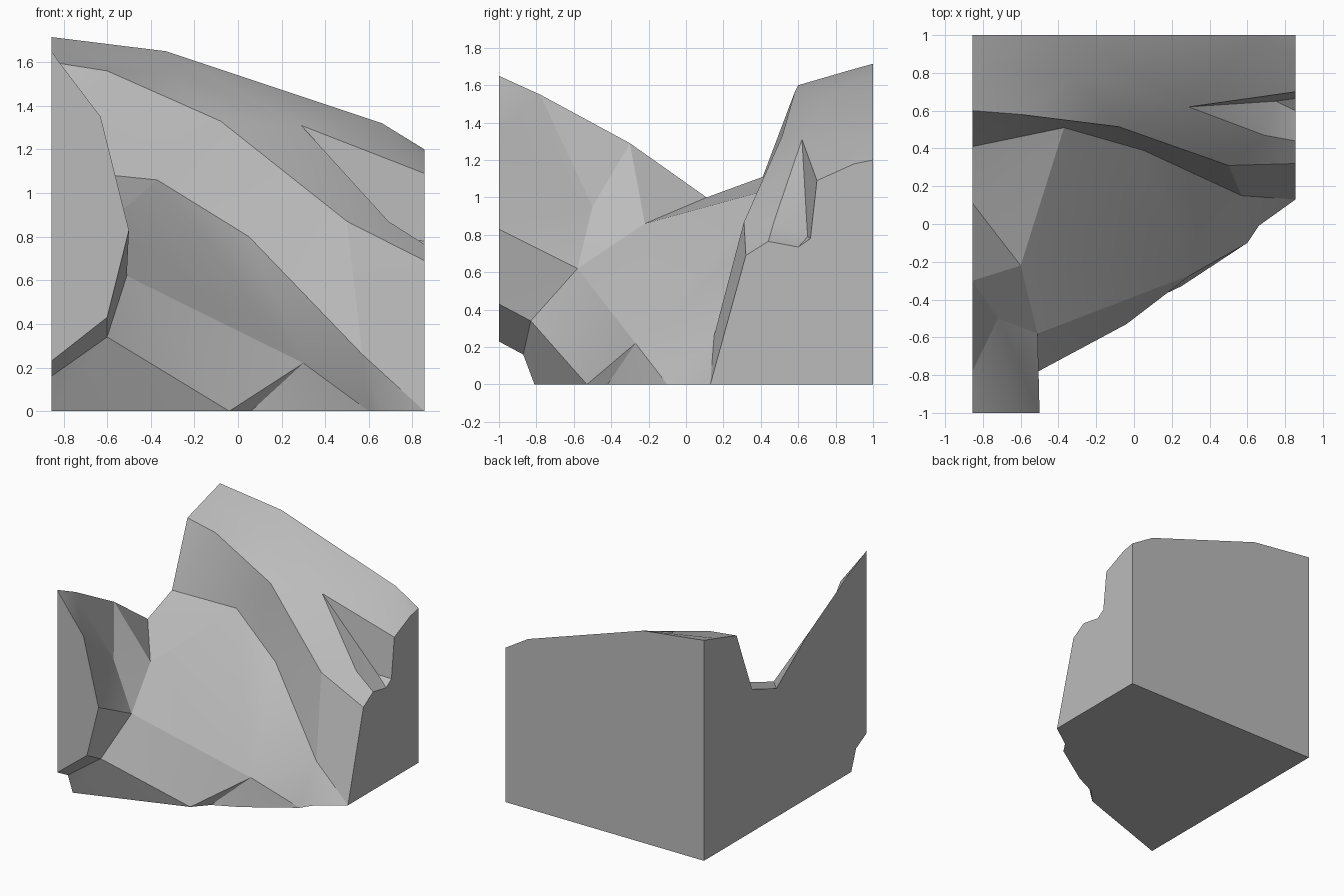
import bpy
import bmesh
from mathutils import Vector
from math import radians

HALF_WIDTH, FRONT, BACK = 0.855, -1, 1

cube = bpy.data.objects.get("Cube")
if cube:
    bpy.data.objects.remove(cube, do_unlink=True)

bm = bmesh.new()
points = {}


def vert(co):
    """Return the shared vertex at a position."""
    key = tuple(round(c, 3) for c in co)
    if key not in points:
        points[key] = bm.verts.new(key)
    return points[key]


def left_side(*profile):
    return [(-HALF_WIDTH, y, z) for y, z in profile]


def right_side(*profile):
    return [(HALF_WIDTH, y, z) for y, z in profile]


def stitch(rail_a, rail_b):
    """Skin two rock ledges with triangles, taking the shorter diagonal."""
    a = [vert(p) for p in rail_a]
    b = [vert(p) for p in rail_b]
    i = j = 0
    while i < len(a) - 1 or j < len(b) - 1:
        if j == len(b) - 1:
            step_a = True
        elif i == len(a) - 1:
            step_a = False
        else:
            step_a = (a[i + 1].co - b[j].co).length <= (a[i].co - b[j + 1].co).length
        corner = a[i + 1] if step_a else b[j + 1]
        triangle = (a[i], b[j], corner)
        if len(set(triangle)) == 3:
            bm.faces.new(triangle)
        if step_a:
            i += 1
        else:
            j += 1


# Ground line, from the front left round to the right side
ground_start = left_side((-0.81, 0))
ground = [(-0.04, -0.53, 0), (0.06, -0.42, 0), (0.25, -0.33, 0), (0.6, -0.1, 0)]
ground_end = [(0.66, -0.01, 0)]
right_foot = right_side((0.13, 0))

# Undercut below the front spur
hollow = left_side((-0.87, 0.16)) + [(-0.6, -0.83, 0.34)]
spur_base = left_side((FRONT, 0.23)) + [(-0.6, FRONT, 0.43)]
spur_nose = [(-0.5, FRONT, 0.83)]
apron = [(-0.51, -0.58, 0.62), (0.3, -0.27, 0.22)] + ground[-1:]

# Inner slope of the spur and the foot of the cliff
spur_top = [(-0.82, FRONT, 1.6)]
gully = [(-0.63, FRONT, 1.35), (-0.72, -0.5, 0.95), (-0.6, -0.22, 0.86)]
cliff_foot = [(-0.37, 0.51, 1.06), (0.05, 0.39, 0.8), (0.57, 0.15, 0.26)] + right_foot
spur_ridge = left_side((FRONT, 1.65), (-0.78, 1.55), (-0.3, 1.29), (0.11, 1), (0.41, 1.11))

# Cliff lip, upper shelf and crest
lip = (left_side((0.6, 1.6)) + [(-0.6, 0.58, 1.56), (-0.08, 0.515, 1.33), (0.5, 0.31, 0.87)]
       + right_side((0.32, 0.69)))
shelf = left_side((0.84, 1.67)) + [(-0.32, 0.78, 1.56)]
cleft_tip = [(0.29, 0.62, 1.31)]
cleft_edge = [(0.69, 0.47, 0.87)] + right_side((0.44, 0.765))
cleft_floor = right_side((0.6, 0.735))
cleft_back = cleft_tip + [(0.75, 0.65, 0.79)] + right_side((0.665, 0.78))
cleft_top = right_side((0.7, 1.09))
crest = (left_side((BACK, 1.715)) + [(-0.33, BACK, 1.65), (0.66, BACK, 1.32)]
         + right_side((BACK, 1.2)))

# Weathered surface
stitch(ground_start + ground[:1], hollow)
stitch(hollow, spur_base)
stitch([hollow[-1], apron[0]], spur_base[-1:] + spur_nose)
stitch(hollow[-1:] + ground, apron)
stitch(spur_nose + apron + ground_end, gully + cliff_foot)
stitch(spur_top + gully + cliff_foot[:1], spur_ridge)
stitch(spur_ridge[-1:] + cliff_foot, lip)
stitch(lip, shelf + cleft_tip + cleft_edge)
stitch(shelf + cleft_tip + cleft_top + right_side((0.9, 1.18)), crest)
stitch(cleft_tip + cleft_edge + cleft_floor, cleft_back)
stitch(cleft_back, cleft_tip + cleft_top)

# Straight outer edges of the block
back_left, back_right = left_side((BACK, 0))[0], right_side((BACK, 0))[0]
for start, end in ((back_left, ground_start[0]), (back_left, crest[0]),
                   (back_left, back_right), (back_right, crest[-1]),
                   (back_right, right_foot[0]), (spur_base[0], spur_ridge[0])):
    bm.edges.new((vert(start), vert(end)))

# Flat cut sides: left, right, front, back and underside
for axis, level in ((0, -HALF_WIDTH), (0, HALF_WIDTH), (1, FRONT), (1, BACK), (2, 0)):
    outline = [e for e in bm.edges if len(e.link_faces) < 2
               and all(abs(v.co[axis] - level) < 0.001 for v in e.verts)]
    bmesh.ops.edgeloop_fill(bm, edges=outline)

bmesh.ops.recalc_face_normals(bm, faces=bm.faces[:])
mesh = bpy.data.meshes.new("rock_cliff")
bm.to_mesh(mesh)
bm.free()
rock = bpy.data.objects.new("rock_cliff", mesh)
bpy.context.collection.objects.link(rock)

# Stone colour
stone = bpy.data.materials.new("stone_grey")
stone.use_nodes = True
stone.diffuse_color = (0.5, 0.5, 0.5, 1)
stone.node_tree.nodes["Principled BSDF"].inputs["Base Color"].default_value = stone.diffuse_color
mesh.materials.append(stone)

bpy.ops.object.select_all(action="DESELECT")
rock.select_set(True)
bpy.context.view_layer.objects.active = rock
bpy.ops.object.shade_smooth_by_angle(angle=radians(20))
